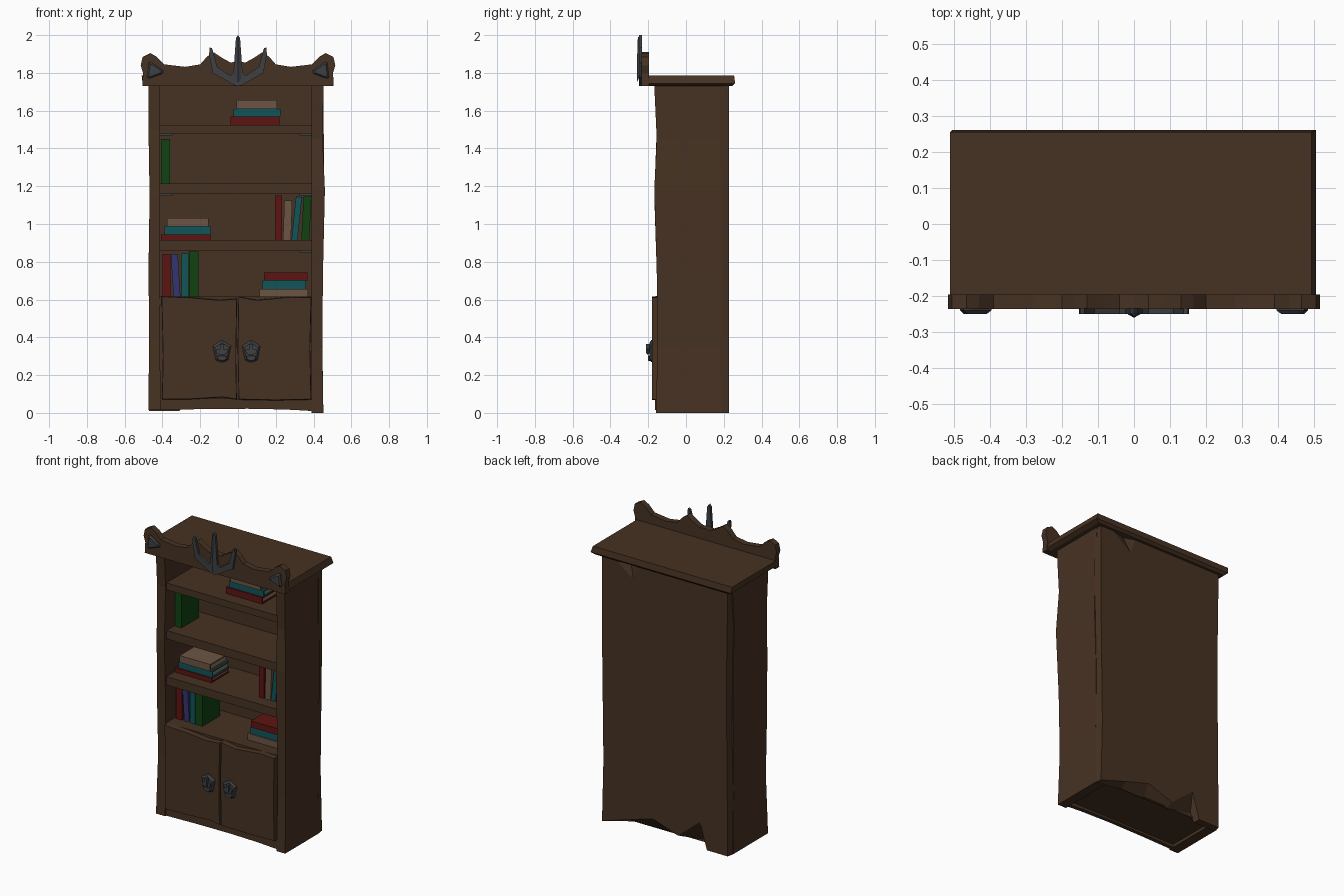
import bpy, bmesh
from math import radians
from mathutils import Vector, Matrix


def material(name, rgb):
    m = bpy.data.materials.new(name)
    m.diffuse_color = (*rgb, 1)
    return m


WOOD = material("wood", (0.062, 0.032, 0.016))
IRON = material("iron", (0.047, 0.05, 0.055))
RED = material("red", (0.11, 0.007, 0.006))
TEAL = material("teal", (0.005, 0.09, 0.1))
GREEN = material("green", (0.005, 0.055, 0.006))
BLUE = material("blue", (0.035, 0.035, 0.16))
TAN = material("tan", (0.15, 0.09, 0.058))
PAPER = material("paper", (0.25, 0.18, 0.11))


def loft(name, rings, mat):
    """Skin matching rings of points and cap both ends."""
    bm = bmesh.new()
    rows = [[bm.verts.new(p) for p in r] for r in rings]
    n = len(rows[0])
    for a, b in zip(rows, rows[1:]):
        for i in range(n):
            j = (i + 1) % n
            bm.faces.new((a[i], a[j], b[j], b[i]))
    bm.faces.new(rows[0])
    bm.faces.new(rows[-1])
    bmesh.ops.recalc_face_normals(bm, faces=bm.faces)
    me = bpy.data.meshes.new(name)
    bm.to_mesh(me)
    bm.free()
    me.materials.append(mat)
    ob = bpy.data.objects.new(name, me)
    bpy.context.collection.objects.link(ob)
    return ob


def column(name, sections, mat=WOOD):
    """Hewn post from sections (z, x0, x1, y0, y1)."""
    return loft(name, [[(x0, y0, z), (x1, y0, z), (x1, y1, z), (x0, y1, z)]
                       for z, x0, x1, y0, y1 in sections], mat)


def box(name, x0, x1, y0, y1, z0, z1, mat=WOOD):
    return column(name, [(z0, x0, x1, y0, y1), (z1, x0, x1, y0, y1)], mat)


def plate(name, pts, y_back, y_front, mat, bevel=0.0):
    """Front-facing profile (x, z) with an optional chamfered front."""
    c = sum((Vector(p) for p in pts), Vector((0, 0))) / len(pts)
    ring = lambda y, k: [(c.x + (x - c.x) * k, y, c.y + (z - c.y) * k) for x, z in pts]
    rings = [ring(y_back, 1), ring(y_front, 1)]
    if bevel:
        rings[1] = ring(y_back + (y_front - y_back) * 0.5, 1)
        rings.append(ring(y_front, 1 - bevel))
    return loft(name, rings, mat)


def mirrored(half):
    """Complete a left-right symmetric outline from its right half."""
    return half + [(-x, z) for x, z in reversed(half) if x > 0]


# hewn side panels
column("left_side", [
    (0.015, -0.475, -0.410, -0.165, 0.19), (0.40, -0.470, -0.413, -0.150, 0.18),
    (0.75, -0.474, -0.413, -0.155, 0.19), (1.15, -0.468, -0.413, -0.168, 0.185),
    (1.50, -0.474, -0.413, -0.155, 0.18), (1.735, -0.475, -0.413, -0.168, 0.20)])
column("right_side", [
    (0.0, 0.390, 0.452, -0.160, 0.19), (0.35, 0.390, 0.446, -0.150, 0.18),
    (0.75, 0.390, 0.450, -0.155, 0.19), (1.18, 0.390, 0.460, -0.168, 0.185),
    (1.45, 0.390, 0.448, -0.155, 0.18), (1.735, 0.390, 0.453, -0.168, 0.20)])

# back panel, chipped along its lower outer edge and top corner
inner = [(-0.47, 0.01), (-0.31, 0.01), (-0.28, 0.05), (-0.10, 0.03), (0.08, 0.03), (0.25, 0.03),
         (0.452, 0.0), (0.446, 0.4), (0.455, 1.2), (0.453, 1.735), (-0.47, 1.735), (-0.465, 1.1)]
outer = [(-0.46, 0.01), (-0.31, 0.01), (-0.26, 0.18), (-0.10, 0.05), (0.08, 0.11), (0.25, 0.06),
         (0.445, 0.0), (0.435, 0.4), (0.445, 1.2), (0.445, 1.735), (-0.46, 1.735), (-0.45, 1.1)]
back = loft("back_panel", [[(x, 0.18, z) for x, z in inner],
                           [(x, 0.228, z) for x, z in outer]], WOOD)
cut = loft("chip_cutter", [[(0.44, 0.24, 1.76), (0.14, 0.24, 1.76), (0.20, 0.24, 1.58)],
                           [(0.27, 0.20, 1.76), (0.25, 0.20, 1.76), (0.26, 0.20, 1.74)]], WOOD)
cut.hide_render = True
cut.hide_viewport = True
mod = back.modifiers.new("chip", "BOOLEAN")
mod.object = cut
mod.operation = "DIFFERENCE"
mod.solver = "EXACT"

# top slab
column("top_slab", [(1.73, -0.485, 0.48, -0.20, 0.245), (1.745, -0.505, 0.505, -0.20, 0.26),
                    (1.785, -0.51, 0.492, -0.195, 0.255)])

# shelves, floor and plinth
for i, (z0, z1) in enumerate([(0.57, 0.615), (0.86, 0.915), (1.16, 1.215), (1.48, 1.525)]):
    box(f"shelf_{i + 1}", -0.42, 0.40, -0.145, 0.185, z0, z1)
box("floor_board", -0.42, 0.40, -0.14, 0.185, 0.035, 0.075)
plate("plinth", [(-0.42, 0.015), (-0.2, 0.02), (0.05, 0.022), (0.25, 0.018), (0.40, 0.01),
                 (0.40, 0.075), (-0.42, 0.075)], -0.13, -0.155, WOOD)

# doors with uneven edges
plate("left_door", [(-0.403, 0.07), (-0.25, 0.072), (-0.08, 0.082), (-0.006, 0.07), (-0.010, 0.3),
                    (-0.005, 0.605), (-0.10, 0.598), (-0.25, 0.612), (-0.405, 0.618), (-0.398, 0.3)],
      -0.135, -0.18, WOOD, 0.01)
plate("right_door", [(0.003, 0.07), (0.2, 0.066), (0.388, 0.07), (0.382, 0.35), (0.389, 0.612),
                     (0.28, 0.615), (0.10, 0.598), (0.002, 0.615), (-0.002, 0.35)],
      -0.135, -0.18, WOOD, 0.01)

# door handles: five-sided plate, stem, hanging pull
for side, cx in (("left", -0.085), ("right", 0.07)):
    at = lambda pts: [(cx + x, z) for x, z in pts]
    plate(side + "_handle_plate", at(mirrored([(0, 0.385), (0.048, 0.355), (0.033, 0.28), (0.012, 0.27)])),
          -0.175, -0.193, IRON, 0.2)
    box(side + "_handle_stem", cx - 0.009, cx + 0.009, -0.213, -0.18, 0.315, 0.365, IRON)
    plate(side + "_handle_bar", at(mirrored([(0, 0.34), (0.032, 0.335), (0.026, 0.312), (0, 0.308)])),
          -0.195, -0.207, IRON)
    plate(side + "_handle_pull", at(mirrored([(0, 0.305), (0.03, 0.30), (0.022, 0.28), (0, 0.275)])),
          -0.188, -0.202, IRON, 0.15)

# carved crest
plate("crest", mirrored([
    (0, 1.86), (0.04, 1.855), (0.085, 1.88), (0.13, 1.91), (0.165, 1.885), (0.20, 1.845),
    (0.28, 1.832), (0.39, 1.845), (0.43, 1.885), (0.465, 1.905), (0.505, 1.885),
    (0.515, 1.84), (0.503, 1.80), (0.507, 1.73), (0, 1.73)]), -0.195, -0.235, WOOD)

# iron trident and corner triangles
plate("trident", mirrored([
    (0, 2.0), (0.011, 1.985), (0.024, 1.80), (0.04, 1.785), (0.11, 1.832), (0.137, 1.93),
    (0.15, 1.935), (0.153, 1.90), (0.135, 1.80), (0.02, 1.735), (0, 1.73)]), -0.233, -0.25, IRON)
loft("trident_ridge", [[(-0.026, -0.245, 1.78), (0, -0.26, 1.75), (0.026, -0.245, 1.78), (0, -0.235, 1.80)],
                       [(-0.02, -0.248, 1.85), (0, -0.26, 1.85), (0.02, -0.248, 1.85), (0, -0.235, 1.85)],
                       [(-0.008, -0.248, 1.99), (0, -0.255, 1.99), (0.008, -0.248, 1.99), (0, -0.24, 1.99)]],
     IRON)
for side, s in (("left", -1), ("right", 1)):
    tri = [(0.482, 1.775), (0.472, 1.857), (0.455, 1.853), (0.395, 1.812), (0.397, 1.797), (0.47, 1.77)]
    plate(side + "_corner_triangle", [(s * x, z) for x, z in tri], -0.23, -0.249, IRON, 0.25)

# iron brackets under the shelf ends
for i, (x, z) in enumerate([(-0.413, 1.48), (0.325, 1.48), (-0.413, 1.16), (0.325, 1.16), (0.325, 0.86)]):
    box(f"shelf_bracket_{i + 1}", x, x + 0.065, -0.11, -0.07, z - 0.012, z + 0.002, IRON)


def book(name, x, z, w, h, mat, flat=False, lean=0.0, y0=-0.065, y1=0.115):
    """Spine and two covers around a page block; flat books lie with covers level."""
    t = 0.008
    parts = [box(name + "_spine", 0, w, y0, y0 + t, 0, h, mat)]
    if flat:
        parts += [box(name + "_lower_cover", 0, w, y0, y1, 0, t, mat),
                  box(name + "_upper_cover", 0, w, y0, y1, h - t, h, mat),
                  box(name + "_pages", 0.006, w - 0.006, y0 + t, y1 - 0.006, t, h - t, PAPER)]
    else:
        parts += [box(name + "_left_cover", 0, t, y0, y1, 0, h, mat),
                  box(name + "_right_cover", w - t, w, y0, y1, 0, h, mat),
                  box(name + "_pages", t, w - t, y0 + t, y1 - 0.006, 0.004, h - 0.006, PAPER)]
    for p in parts:
        p.matrix_world = Matrix.Translation((x, 0, z)) @ Matrix.Rotation(radians(lean), 4, "Y")


# stacked books: x, width, height, colour from the bottom up
stacks = {
    "top_stack": (1.525, [(-0.04, 0.26, 0.043, RED), (-0.025, 0.25, 0.042, TEAL), (-0.008, 0.215, 0.046, TAN)]),
    "middle_stack": (0.915, [(-0.407, 0.262, 0.03, RED), (-0.39, 0.245, 0.042, TEAL), (-0.375, 0.22, 0.045, TAN)]),
    "lower_stack": (0.615, [(0.115, 0.255, 0.042, TAN), (0.13, 0.23, 0.045, TEAL), (0.138, 0.23, 0.042, RED)])}
for name, (z, books) in stacks.items():
    for i, (x, w, h, mat) in enumerate(books):
        book(f"{name}_book_{i + 1}", x, z, w, h, mat, flat=True, y0=-0.065 + 0.008 * (i % 2))
        z += h

# standing books: x, z, width, height, colour, lean
for i, (x, z, w, h, mat, lean) in enumerate([
        (-0.40, 0.615, 0.042, 0.225, RED, 0), (-0.342, 0.615, 0.037, 0.225, BLUE, -3.5),
        (-0.30, 0.615, 0.037, 0.23, TEAL, 0), (-0.26, 0.615, 0.05, 0.24, GREEN, 0),
        (-0.407, 1.215, 0.046, 0.235, GREEN, 0),
        (0.195, 0.915, 0.038, 0.235, RED, 0), (0.238, 0.915, 0.042, 0.21, TAN, 2),
        (0.283, 0.915, 0.032, 0.232, TEAL, 6), (0.335, 0.915, 0.042, 0.232, GREEN, 3)]):
    book(f"standing_book_{i + 1}", x, z, w, h, mat, lean=lean)
